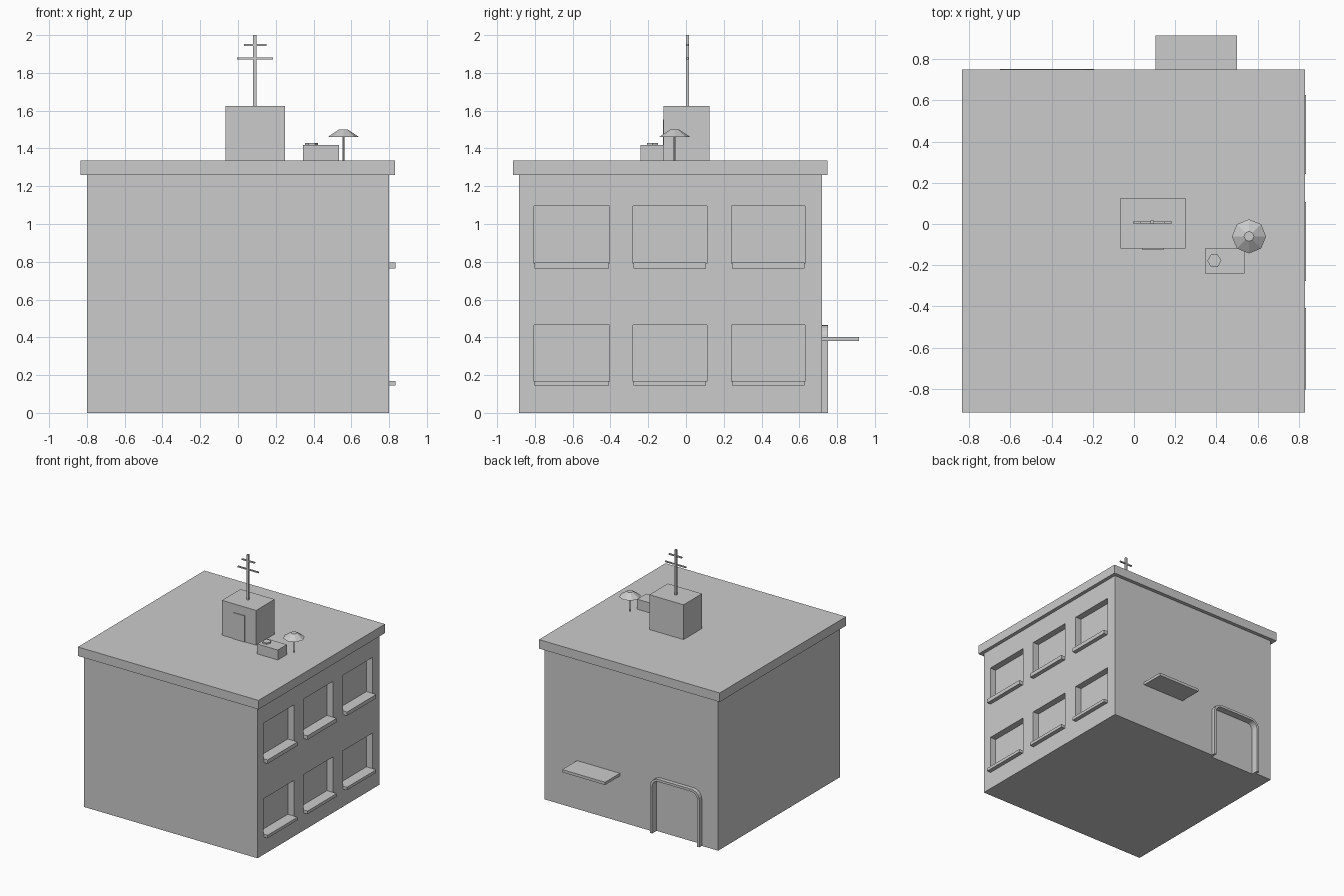
import bpy, bmesh, math
from mathutils import Vector

if "Cube" in bpy.data.objects:
    bpy.data.objects.remove(bpy.data.objects["Cube"])

grey = bpy.data.materials.new("plain grey")
grey.diffuse_color = (0.6, 0.6, 0.6, 1)
grey.use_nodes = True
grey.node_tree.nodes["Principled BSDF"].inputs["Base Color"].default_value = grey.diffuse_color


def finish(name, bm):
    bmesh.ops.recalc_face_normals(bm, faces=bm.faces[:])
    mesh = bpy.data.meshes.new(name)
    bm.to_mesh(mesh)
    bm.free()
    mesh.materials.append(grey)
    ob = bpy.data.objects.new(name, mesh)
    bpy.context.collection.objects.link(ob)
    return ob


def box(name, x, y, z):
    bm = bmesh.new()
    bmesh.ops.create_cube(bm, size=1)
    for v in bm.verts:
        v.co = Vector([(r[0] + r[1]) / 2 + c * (r[1] - r[0]) for c, r in zip(v.co, (x, y, z))])
    return finish(name, bm)


def cone(name, x, y, z, r0, r1, sides):
    bm = bmesh.new()
    bmesh.ops.create_cone(bm, cap_ends=True, segments=sides, radius1=r0, radius2=r1, depth=z[1] - z[0])
    bmesh.ops.translate(bm, verts=bm.verts[:], vec=(x, y, (z[0] + z[1]) / 2))
    return finish(name, bm)


def arch(x0, x1, bottom, top, radius):
    """Outline of a doorway with rounded upper corners, from left foot to right foot."""
    pts = [(x0, bottom)]
    for cx, start in ((x0 + radius, 180), (x1 - radius, 90)):
        for i in range(6):
            a = math.radians(start - 18 * i)
            pts.append((cx + radius * math.cos(a), top - radius + radius * math.sin(a)))
    return pts + [(x1, bottom)]


def prism(name, outline, y0, y1):
    bm = bmesh.new()
    face = bm.faces.new([bm.verts.new((x, y0, z)) for x, z in outline])
    ext = bmesh.ops.extrude_face_region(bm, geom=[face])
    moved = [g for g in ext["geom"] if isinstance(g, bmesh.types.BMVert)]
    bmesh.ops.translate(bm, verts=moved, vec=(0, y1 - y0, 0))
    return finish(name, bm)


def cut(target, cutter):
    mod = target.modifiers.new("opening", 'BOOLEAN')
    mod.operation = 'DIFFERENCE'
    mod.solver = 'EXACT'
    mod.object = cutter
    cutter.hide_render = True
    cutter.hide_set(True)


# Building and overhanging roof slab
body = box("building_body", (-0.8, 0.8), (-0.885, 0.72), (0, 1.26))
box("roof_slab", (-0.835, 0.83), (-0.915, 0.75), (1.26, 1.335))

# Recessed windows with projecting sills
for row, (z0, zs, z1) in enumerate(((0.145, 0.17, 0.465), (0.765, 0.797, 1.095))):
    for col, (y0, y1) in enumerate(((-0.805, -0.405), (-0.28, 0.11), (0.24, 0.63))):
        tag = f"{row}_{col}"
        cut(body, box("window_cutter_" + tag, (0.745, 0.9), (y0, y1), (zs - 0.005, z1)))
        box("window_sill_" + tag, (0.74, 0.835), (y0 + 0.003, y1 - 0.003), (z0, zs))

# Back doorway: shallow recess, rounded frame and canopy
outer = arch(-0.65, -0.195, 0, 0.465, 0.075)
inner = arch(-0.63, -0.215, 0, 0.445, 0.055)
cut(body, prism("door_cutter", arch(-0.63, -0.215, -0.1, 0.445, 0.055), 0.695, 0.8))
prism("door_frame", outer + inner[::-1], 0.71, 0.753)
box("canopy", (0.105, 0.5), (0.71, 0.915), (0.38, 0.403))

# Rooftop stair house with a thin door
box("stair_house", (-0.065, 0.25), (-0.118, 0.125), (1.335, 1.625))
box("stair_house_door", (0.04, 0.145), (-0.123, -0.117), (1.335, 1.553))

# Aerial
box("aerial_mast", (0.08, 0.097), (-0.001, 0.016), (1.62, 2.0))
box("aerial_long_bar", (-0.005, 0.185), (0.002, 0.013), (1.871, 1.881))
box("aerial_short_bar", (0.032, 0.15), (0.002, 0.013), (1.942, 1.952))

# Equipment box with cap
box("equipment_box", (0.345, 0.535), (-0.24, -0.12), (1.335, 1.418))
cap = cone("equipment_cap", 0, 0, (1.415, 1.43), 0.034, 0.034, 6)
cap.rotation_euler.z = math.radians(30)
cap.location = (0.39, -0.178, 0)

# Parasol
cone("parasol_pole", 0.558, -0.06, (1.335, 1.465), 0.005, 0.005, 8)
cone("parasol_canopy", 0.558, -0.06, (1.46, 1.5), 0.083, 0.024, 8)
